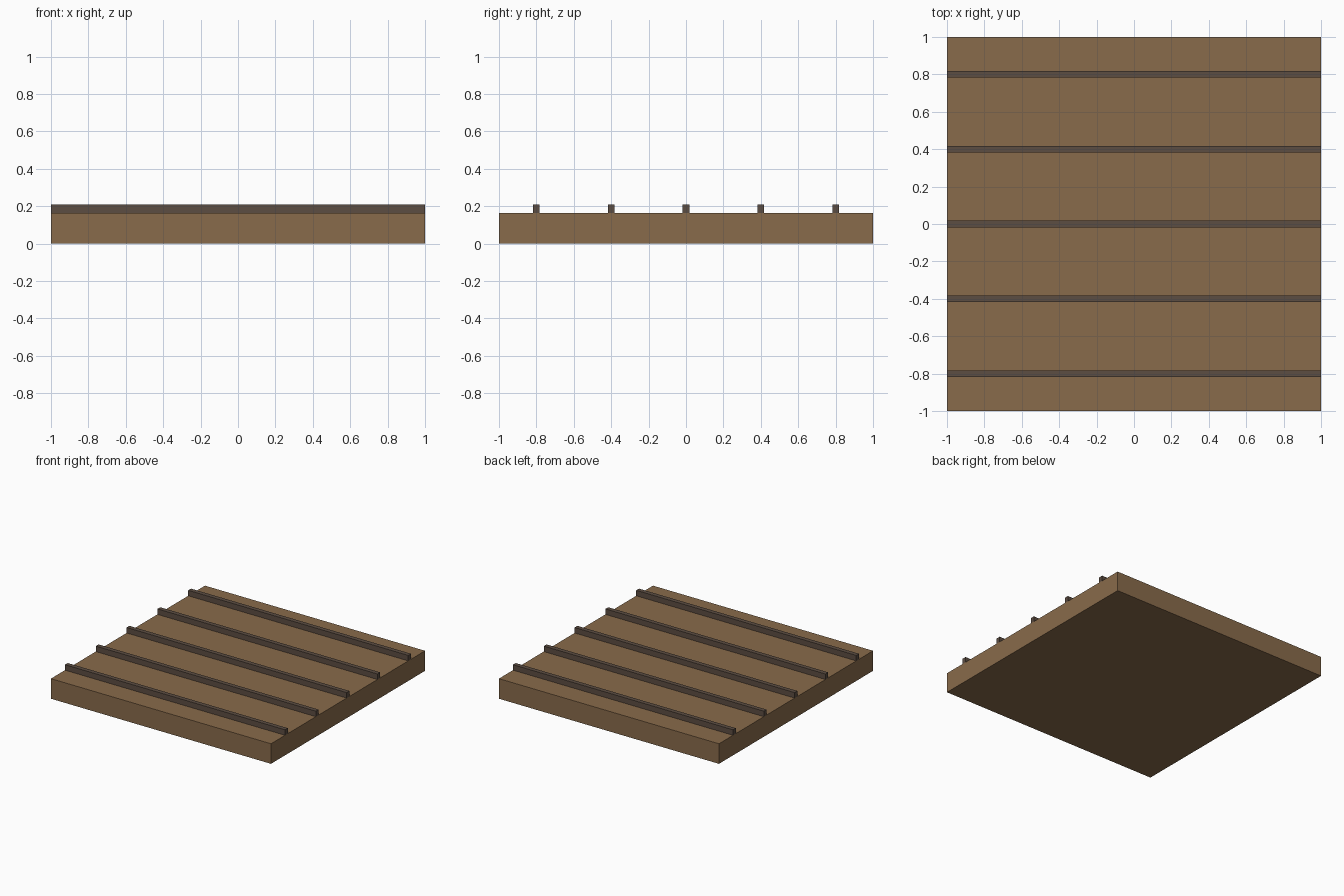
import bpy

if "Cube" in bpy.data.objects:
    bpy.data.objects.remove(bpy.data.objects["Cube"])


def material(name, color):
    mat = bpy.data.materials.new(name)
    mat.diffuse_color = (*color, 1)
    mat.use_nodes = True
    mat.node_tree.nodes["Principled BSDF"].inputs["Base Color"].default_value = mat.diffuse_color
    return mat


def box(name, size, center, mat):
    bpy.ops.mesh.primitive_cube_add(size=1, location=center)
    obj = bpy.context.object
    obj.name = name
    obj.scale = size
    bpy.ops.object.transform_apply(location=False, rotation=False, scale=True)
    obj.data.materials.append(mat)
    return obj


wood = material("warm brown wood", (0.25, 0.147, 0.07))
dark_wood = material("dark brown wood", (0.107, 0.075, 0.055))

SLAB_TOP, RIB_TOP, RIB_WIDTH = 0.165, 0.21, 0.036

# Square base slab
box("floor_slab", (2, 2, SLAB_TOP), (0, 0, SLAB_TOP / 2), wood)

# Five evenly spaced raised strips running across the slab
for i in range(5):
    box(f"cross_strip_{i + 1}", (2, RIB_WIDTH, RIB_TOP - SLAB_TOP),
        (0, -0.8 + 0.4 * i, (SLAB_TOP + RIB_TOP) / 2), dark_wood)
